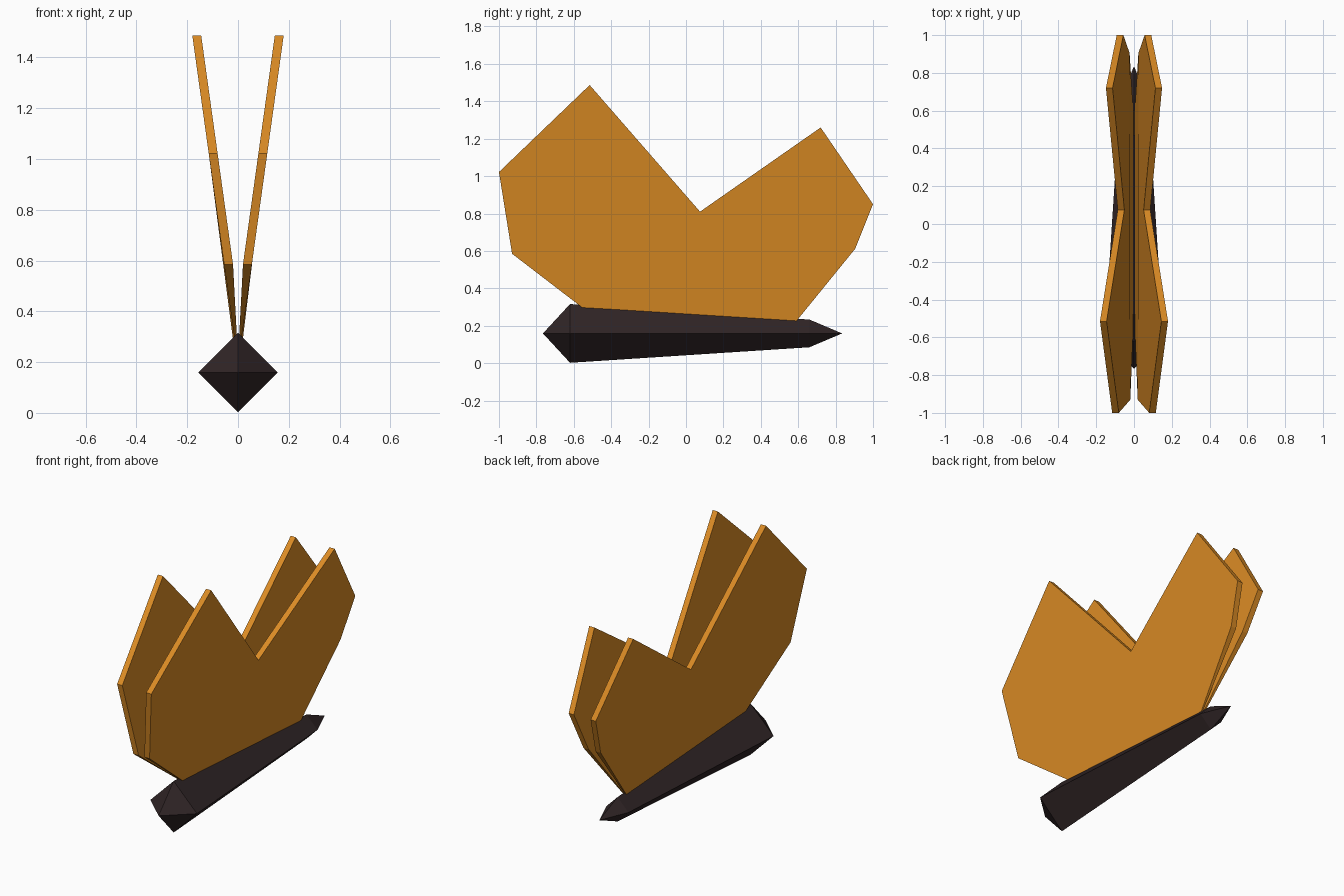
import bpy
import bmesh

cube = bpy.data.objects.get("Cube")
if cube:
    bpy.data.objects.remove(cube, do_unlink=True)


def make_material(name, rgb):
    mat = bpy.data.materials.new(name)
    mat.use_nodes = True
    mat.diffuse_color = (*rgb, 1)
    mat.node_tree.nodes["Principled BSDF"].inputs["Base Color"].default_value = (*rgb, 1)
    return mat


def finish(name, bm, mat):
    bmesh.ops.recalc_face_normals(bm, faces=bm.faces[:])
    mesh = bpy.data.meshes.new(name)
    bm.to_mesh(mesh)
    bm.free()
    mesh.materials.append(mat)
    obj = bpy.data.objects.new(name, mesh)
    bpy.context.collection.objects.link(obj)
    return obj


orange = make_material("wing orange", (0.71, 0.26, 0.018))
dark = make_material("body dark brown", (0.029, 0.018, 0.019))

# Body: two diamond rings closed by a point at each end
MID = 0.159
bm = bmesh.new()
rings = []
for y, r in ((-0.62, 0.157), (0.66, 0.074)):
    rings.append([bm.verts.new((dx * r, y, MID + dz * r))
                  for dx, dz in ((1, 0), (0, 1), (-1, 0), (0, -1))])
nose = bm.verts.new((0, -0.765, MID))
tail = bm.verts.new((0, 0.835, MID))
front, back = rings
for i in range(4):
    j = (i + 1) % 4
    bm.faces.new((front[i], front[j], back[j], back[i]))
    bm.faces.new((nose, front[j], front[i]))
    bm.faces.new((tail, back[i], back[j]))
finish("body", bm, dark)

# Wing outline as (y, z): upper blade first, then the two root corners
blade = [(-0.93, 0.585), (-1, 1.022), (-0.515, 1.487), (0.075, 0.81),
         (0.72, 1.26), (1, 0.85), (0.905, 0.612)]
root = [(0.57, 0.2), (-0.5, 0.255)]
outline = blade + root
THICK = 0.035


def lean(z):
    return 0.18 - 0.139 * (1.487 - z)


def build_wing(name, side):
    bm = bmesh.new()
    outer = [bm.verts.new((side * max(lean(z), 0.008), y, z)) for y, z in outline]
    inner = [bm.verts.new((side * (lean(z) - THICK), y, z)) for y, z in blade]
    # The plate thins to an edge where it joins the body
    inner += [bm.verts.new((side * 0.002, y, z)) for y, z in root]
    bm.faces.new(outer)
    bm.faces.new(inner[:len(blade)])
    bm.faces.new((inner[0], inner[len(blade) - 1], inner[-2], inner[-1]))
    for i in range(len(outline)):
        j = (i + 1) % len(outline)
        bm.faces.new((outer[i], outer[j], inner[j], inner[i]))
    return finish(name, bm, orange)


build_wing("left_wing", 1)
build_wing("right_wing", -1)
